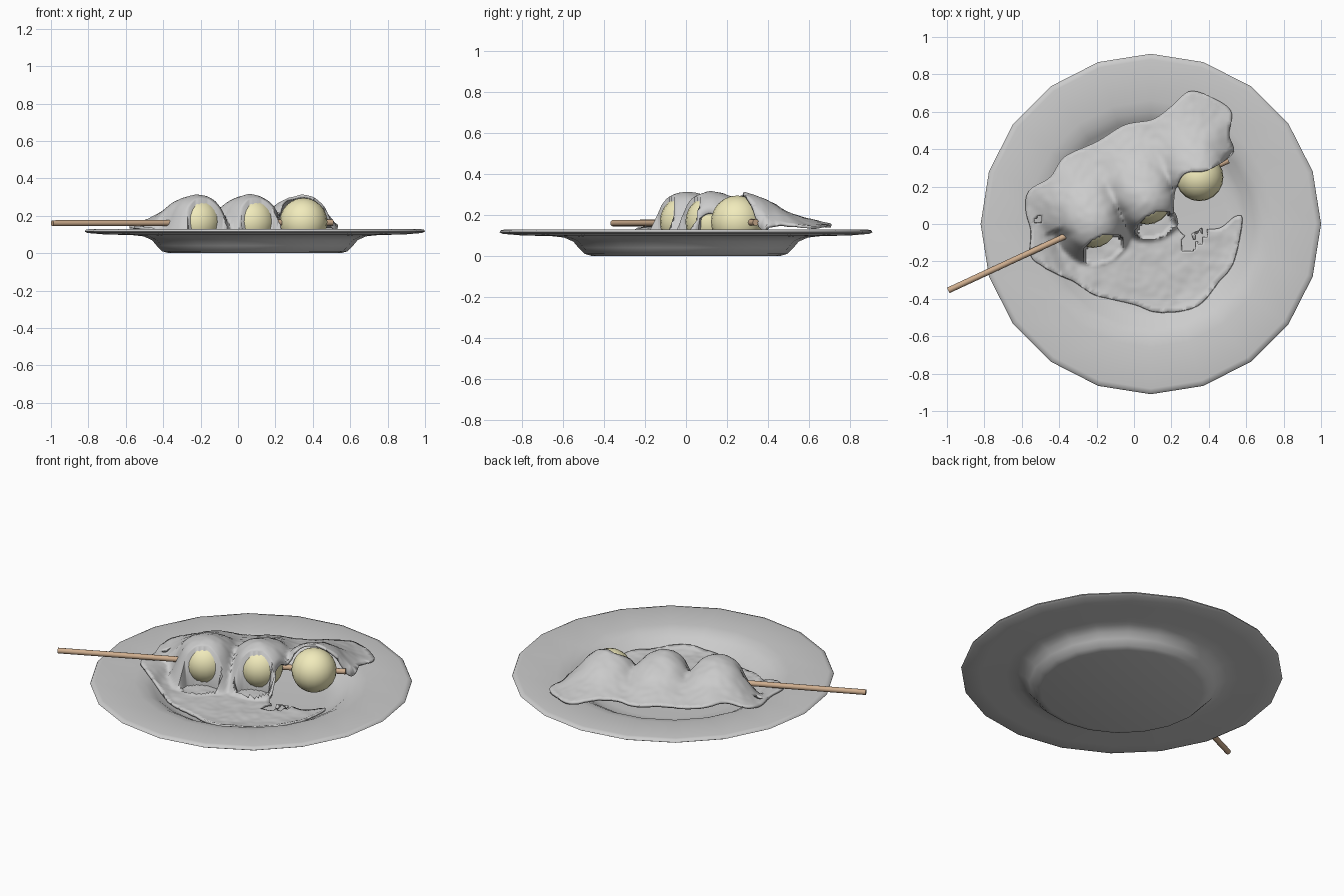
import bpy, bmesh, math
from mathutils import Vector, noise
from mathutils.geometry import interpolate_bezier

if "Cube" in bpy.data.objects:
    bpy.data.objects.remove(bpy.data.objects["Cube"])

PC = Vector((0.09, 0.0))                      # plate centre
BALLS = [(-0.22, 0.0), (0.07, 0.125), (0.35, 0.25)]
BALL_Z, BALL_R = 0.167, 0.128
AXIS = Vector((1.5, 0.69)).normalized()
BACK = Vector((-AXIS.y, AXIS.x))


def material(name, color):
    m = bpy.data.materials.new(name)
    m.diffuse_color = color
    m.use_nodes = True
    m.node_tree.nodes["Principled BSDF"].inputs["Base Color"].default_value = m.diffuse_color
    return m


def finish(bm, name, mat=None, angle=40):
    me = bpy.data.meshes.new(name)
    bmesh.ops.recalc_face_normals(bm, faces=bm.faces)
    bm.to_mesh(me)
    bm.free()
    ob = bpy.data.objects.new(name, me)
    bpy.context.collection.objects.link(ob)
    if mat:
        me.materials.append(mat)
    bpy.ops.object.select_all(action='DESELECT')
    ob.select_set(True)
    bpy.context.view_layer.objects.active = ob
    bpy.ops.object.shade_smooth_by_angle(angle=math.radians(angle))
    return ob


# Plate: lathed profile with 20 sides
UNDER = [(0, 0), (0.46, 0.0), (0.495, 0.01), (0.525, 0.04), (0.55, 0.07),
         (0.595, 0.09), (0.66, 0.097), (0.80, 0.1), (0.895, 0.108), (0.91, 0.116)]
UPPER = [(0.905, 0.125), (0.88, 0.13), (0.66, 0.124), (0.60, 0.113), (0.555, 0.09),
         (0.51, 0.055), (0.46, 0.036), (0.40, 0.032), (0, 0.032)]
SIDES = 20
bm = bmesh.new()
rings = []
for r, z in UNDER + UPPER:
    n = 1 if r == 0 else SIDES
    rings.append([bm.verts.new((PC.x + r * math.cos(2 * math.pi * i / SIDES),
                                r * math.sin(2 * math.pi * i / SIDES), z)) for i in range(n)])
for a, b in zip(rings, rings[1:]):
    for i in range(SIDES):
        j = (i + 1) % SIDES
        quad = [a[i % len(a)], a[j % len(a)], b[j % len(b)], b[i % len(b)]]
        bm.faces.new(list(dict.fromkeys(quad)))
finish(bm, "plate", angle=60)

# Dumplings
cream = material("cream", (0.88, 0.83, 0.5, 1))
for k, (x, y) in enumerate(BALLS):
    bm = bmesh.new()
    bmesh.ops.create_uvsphere(bm, u_segments=20, v_segments=12, radius=BALL_R)
    bmesh.ops.translate(bm, vec=(x, y, BALL_Z), verts=bm.verts)
    finish(bm, f"dumpling_{k + 1}", cream, 60)

# Skewer
wood = material("wood", (0.62, 0.42, 0.27, 1))
p, q = Vector((-0.993, -0.355, 0.16)), Vector((0.505, 0.34, 0.164))
bm = bmesh.new()
bmesh.ops.create_cone(bm, cap_ends=True, segments=12, radius1=0.016, radius2=0.016,
                      depth=(q - p).length)
bmesh.ops.transform(bm, verts=bm.verts, matrix=(q - p).to_track_quat('Z', 'Y').to_matrix().to_4x4())
bmesh.ops.translate(bm, vec=(p + q) / 2, verts=bm.verts)
finish(bm, "skewer", wood)

# Sauce: outline seen from above, smoothed into a dense closed loop
OUT = [(-0.56, 0.18), (-0.58, 0.08), (-0.55, -0.04), (-0.55, -0.17), (-0.46, -0.24), (-0.33, -0.30),
       (-0.2, -0.38), (0.0, -0.43), (0.13, -0.47), (0.33, -0.44), (0.45, -0.31), (0.53, -0.2),
       (0.575, 0.02), (0.54, 0.04), (0.46, -0.02), (0.36, -0.03), (0.27, -0.06), (0.22, 0.02),
       (0.22, 0.17), (0.27, 0.27), (0.4, 0.29), (0.53, 0.38), (0.51, 0.48), (0.52, 0.6), (0.43, 0.67),
       (0.3, 0.71), (0.2, 0.63), (0.1, 0.56), (-0.05, 0.53), (-0.2, 0.44), (-0.37, 0.36), (-0.45, 0.25)]
loop = []
pts = [Vector(c) for c in OUT]
for i, b in enumerate(pts):
    a, c, d = pts[i - 1], pts[(i + 1) % len(pts)], pts[(i + 2) % len(pts)]
    loop += interpolate_bezier(b, b + (c - a) / 6, c - (d - b) / 6, c, 17)[:-1]
loop = [Vector((v.x, v.y)) for v in loop]
HOLES = [(0.29, -0.11, 0.035), (0.35, -0.08, 0.016), (0.38, -0.05, 0.012), (-0.51, 0.02, 0.014)]
# openings that leave the dumpling fronts bare: x, y, half width, half depth
BARE = [(-0.165, -0.135, 0.105, 0.07), (0.115, -0.01, 0.1, 0.065)]


def inside(x, y):
    hit = False
    for a, b in zip(loop, loop[1:] + loop[:1]):
        if (a.y > y) != (b.y > y) and x < a.x + (y - a.y) * (b.x - a.x) / (b.y - a.y):
            hit = not hit
    return hit


def plate_z(r):
    top = UPPER[::-1]
    for (r0, z0), (r1, z1) in zip(top, top[1:]):
        if r0 <= r <= r1:
            return z0 + (z1 - z0) * (r - r0) / (r1 - r0)
    return 0.13


def sauce_z(x, y):
    v = Vector((x, y))
    hs = [plate_z((v - PC).length) + 0.022]
    bare = any(((x - a) / w) ** 2 + ((y - b - 0.3 * (x - a)) / h) ** 2 < 1 for a, b, w, h in BARE)
    if not bare:
        for k, c in enumerate(BALLS):
            d = v - Vector(c)
            s, t = d.dot(AXIS), d.dot(BACK)
            # drape spreads into a slope behind the dumplings
            spread = 1 if t < 0 else 1 / (1 + 3.0 * t)
            r = math.hypot(s * (1 if t < 0 else spread), t * spread)
            R, cut = 0.155, 0.135
            z = BALL_Z - 0.010 + math.sqrt(R * R - min(r, cut) ** 2)
            slope = 2.2 if t < 0.05 else 1.3
            hs.append(z - max(0, r - cut) * slope)
    m = max(hs)
    z = m + 0.012 * math.log(sum(math.exp((h - m) / 0.012) for h in hs))
    return z + 0.006 * noise.noise(Vector((x * 9, y * 9, 0))) + 0.003 * noise.noise(Vector((x * 25, y * 25, 3)))


STEP, N = 0.0125, 104
bm = bmesh.new()
grid = {}
for i in range(N):
    for j in range(N):
        x, y = -0.62 + i * STEP, -0.52 + j * STEP
        if inside(x, y) and not any(math.hypot(x - a, y - b) < r for a, b, r in HOLES):
            grid[i, j] = bm.verts.new((x, y, 0))
for i, j in grid:
    quad = [grid.get(k) for k in ((i, j), (i + 1, j), (i + 1, j + 1), (i, j + 1))]
    if all(quad):
        bm.faces.new(quad)
bmesh.ops.delete(bm, geom=[v for v in bm.verts if not v.link_faces], context='VERTS')
for v in bm.verts:
    if v.is_boundary:
        near = min(loop, key=lambda c: (c - v.co.xy).length_squared)
        if (near - v.co.xy).length < 2 * STEP:
            v.co.x, v.co.y = near
for v in bm.verts:
    v.co.z = sauce_z(v.co.x, v.co.y)
sauce = finish(bm, "sauce", angle=70)
if sum(f.normal.z for f in sauce.data.polygons) < 0:
    sauce.data.flip_normals()
mod = sauce.modifiers.new("thickness", 'SOLIDIFY')
mod.thickness = 0.014
mod.offset = -1
